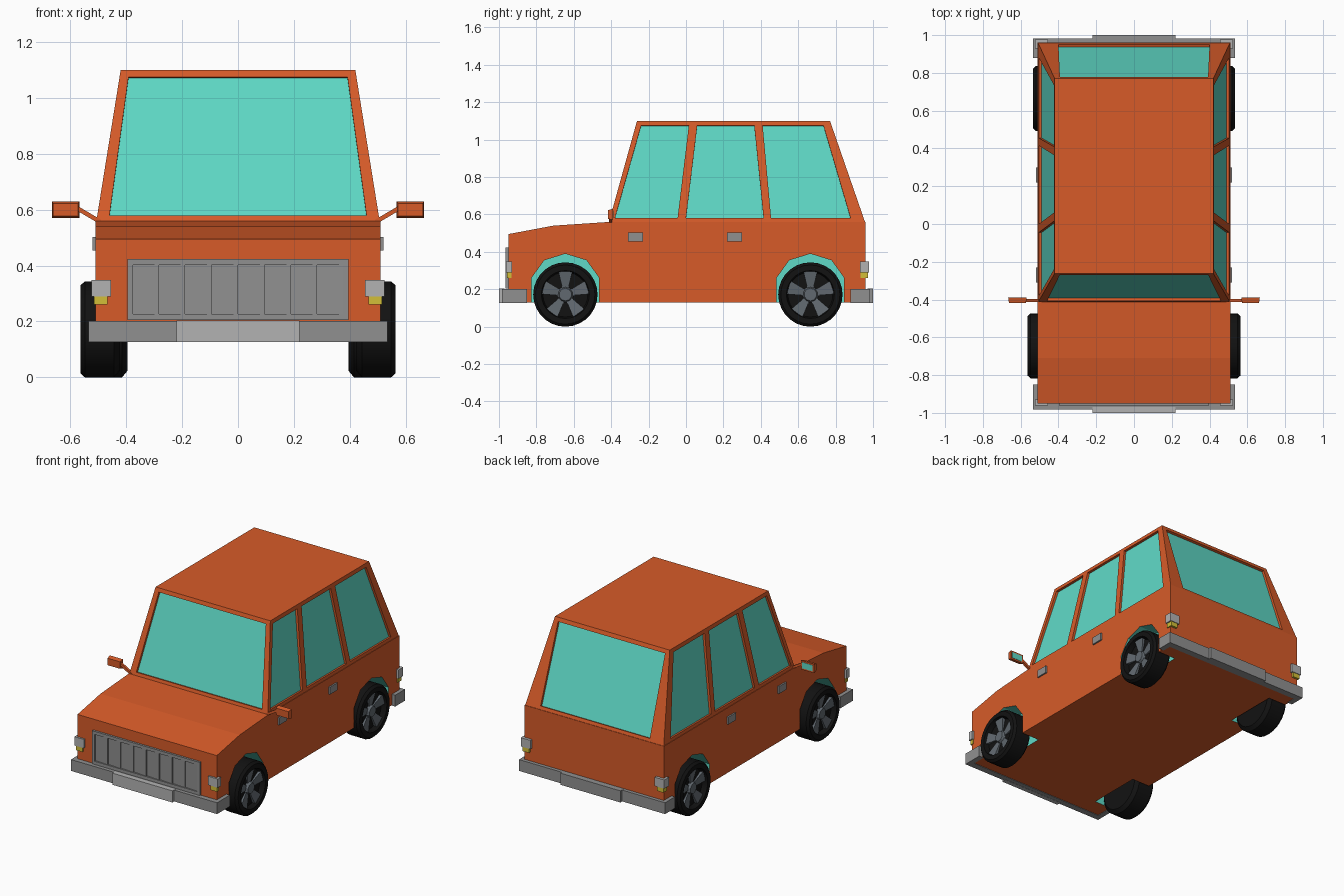
import bpy, bmesh
from math import sin, cos, pi, radians
from mathutils import Vector

if "Cube" in bpy.data.objects:
    bpy.data.objects.remove(bpy.data.objects["Cube"])


def material(name, rgb):
    m = bpy.data.materials.new(name)
    m.diffuse_color = (*rgb, 1)
    m.use_nodes = True
    m.node_tree.nodes["Principled BSDF"].inputs["Base Color"].default_value = m.diffuse_color
    return m


PAINT = material("paint", (0.68, 0.105, 0.022))
GLASS = material("glass", (0.115, 0.70, 0.57))
RUBBER = material("rubber", (0.006, 0.006, 0.006))
ALLOY = material("alloy", (0.12, 0.14, 0.16))
AMBER = material("amber", (0.65, 0.52, 0.04))
GREY = material("trim grey", (0.28, 0.28, 0.28))
PALE = material("pale grey", (0.45, 0.45, 0.45))


def make(name, bm, mat):
    bmesh.ops.recalc_face_normals(bm, faces=bm.faces)
    me = bpy.data.meshes.new(name)
    bm.to_mesh(me)
    bm.free()
    me.materials.append(mat)
    ob = bpy.data.objects.new(name, me)
    bpy.context.collection.objects.link(ob)
    return ob


def add_loft(bm, a, b):
    """Closed solid between two matching loops."""
    va, vb = [bm.verts.new(p) for p in a], [bm.verts.new(p) for p in b]
    bm.faces.new(va)
    bm.faces.new(vb[::-1])
    n = len(va)
    for i in range(n):
        j = (i + 1) % n
        bm.faces.new((va[i], vb[i], vb[j], va[j]))


def loft(name, pairs, mat):
    bm = bmesh.new()
    for a, b in pairs:
        add_loft(bm, a, b)
    return make(name, bm, mat)


def slab(x0, x1, yz):
    return [(x0, y, z) for y, z in yz], [(x1, y, z) for y, z in yz]


def box(x0, x1, y0, y1, z0, z1):
    return slab(x0, x1, [(y0, z0), (y1, z0), (y1, z1), (y0, z1)])


def flip(pair):
    return tuple([(-x, y, z) for x, y, z in loop] for loop in pair)


def cut(ob, cutter):
    mod = ob.modifiers.new("cut", 'BOOLEAN')
    mod.object, mod.solver, mod.material_mode = cutter, 'EXACT', 'TRANSFER'
    bpy.context.view_layer.objects.active = ob
    bpy.ops.object.modifier_apply(modifier=mod.name)
    bpy.data.objects.remove(cutter)


# Lower body with four wheel wells
AXLES = (-0.645, 0.665)
body = loft("body", [slab(-0.51, 0.51, [(-0.95, 0.13), (-0.95, 0.495), (-0.71, 0.54), (-0.41, 0.56),
                                        (0.96, 0.56), (0.96, 0.13)])], PAINT)
arch = [(-0.18, 0.10), (-0.18, 0.262), (-0.113, 0.355), (0, 0.39), (0.113, 0.355), (0.18, 0.262), (0.18, 0.10)]
wells = [slab(0.38, 0.6, [(c + y, z) for y, z in arch]) for c in AXLES]
cut(body, loft("wells", wells + [flip(w) for w in wells], GLASS))


# Cabin with tapered walls
def wall_x(z): return 0.507 - (z - 0.56) / 0.54 * 0.087
def front_y(z): return -0.412 + (z - 0.56) / 0.54 * 0.15
def rear_y(z): return 0.957 - (z - 0.56) / 0.54 * 0.187


def ring(z):
    x, f, r = wall_x(z), front_y(z), rear_y(z)
    return [(-x, f, z), (x, f, z), (x, r, z), (-x, r, z)]


cabin = loft("cabin", [(ring(0.56), ring(1.10))], PAINT)

# Window outlines lying on the cabin walls
LO, HI = 0.58, 1.075
outlines = []
for b0, b1, t0, t1 in ((-0.38, -0.045, -0.24, 0.015), (0.0, 0.415, 0.06, 0.365), (0.455, 0.88, 0.41, 0.735)):
    for s in (1, -1):
        outlines.append([(s * wall_x(z), y, z) for y, z in ((b0, LO), (b1, LO), (t1, HI), (t0, HI))])
for fn, wb, wt in ((front_y, 0.46, 0.392), (rear_y, 0.40, 0.392)):
    outlines.append([(x, fn(z), z) for x, z in ((-wb, LO), (wb, LO), (wt, HI), (-wt, HI))])


def offset_pair(loop, out, inn):
    p = [Vector(v) for v in loop]
    n = (p[1] - p[0]).cross(p[3] - p[0]).normalized()
    if n.dot(p[0] - Vector((0, 0.27, 0.6))) < 0:
        n = -n
    return [v + n * out for v in p], [v - n * inn for v in p]


cut(cabin, loft("openings", [offset_pair(o, 0.03, 0.018) for o in outlines], PAINT))
loft("window_glass", [offset_pair(o, -0.015, 0.021) for o in outlines], GLASS)

# Bumpers wrapping round the corners, with a raised centre plate
for name, s, wrap, plate in (("front", -1, 0.85, PALE), ("rear", 1, 0.88, GREY)):
    tip, inner = s * 0.983, s * 0.94
    u = [(-0.535, s * wrap), (-0.535, tip), (0.535, tip), (0.535, s * wrap),
         (0.50, s * wrap), (0.50, inner), (-0.50, inner), (-0.50, s * wrap)]
    loft(name + "_bumper", [([(x, y, 0.127) for x, y in u], [(x, y, 0.202) for x, y in u])], GREY)
    loft(name + "_bumper_plate", [box(-0.22, 0.22, *sorted((s * 0.97, s * 1.0)), 0.126, 0.203)], plate)

    # Lamps and indicators at this end
    y0, y1 = sorted((s * 0.93, s * (0.962 if s < 0 else 0.978)))
    lamp = box(0.455, 0.525, y0, y1, 0.29, 0.348)
    loft(name + "_lamps", [lamp, flip(lamp)], PALE)
    blink = box(0.468, 0.516, y0 + 0.004, y1 - 0.004, 0.26, 0.292)
    loft(name + "_indicators", [blink, flip(blink)], AMBER)

# Grille frame and angled slats
loft("grille_frame", [box(-0.395, 0.395, -0.964, -0.945, 0.205, 0.226), box(-0.395, 0.395, -0.964, -0.945, 0.403, 0.424),
                      box(-0.395, -0.376, -0.964, -0.945, 0.22, 0.41), box(0.376, 0.395, -0.964, -0.945, 0.22, 0.41)], GREY)
slats = []
for i in range(8):
    a = -0.378 + i * 0.0945
    tri = [(a, -0.945), (a + 0.0945, -0.945), (a + 0.0945, -0.96), (a, -0.952)]
    slats.append(([(x, y, 0.222) for x, y in tri], [(x, y, 0.408) for x, y in tri]))
loft("grille_slats", slats, GREY)

# Door handles
handles = [box(0.50, 0.52, y, y + 0.08, 0.455, 0.503) for y in (-0.31, 0.22)]
loft("door_handles", handles + [flip(h) for h in handles], GREY)

# Wing mirrors on angled arms
arm = tuple([(x, y, z + d) for y, d in ((-0.412, -0.009), (-0.396, -0.009), (-0.396, 0.009), (-0.412, 0.009))]
            for x, z in ((0.49, 0.555), (0.58, 0.608)))
shell = ([(0.572, -0.418, 0.577), (0.662, -0.418, 0.577), (0.662, -0.418, 0.623), (0.572, -0.418, 0.623)],
         [(0.568, -0.39, 0.57), (0.666, -0.39, 0.57), (0.666, -0.39, 0.63), (0.568, -0.39, 0.63)])
pane = box(0.579, 0.655, -0.395, -0.388, 0.58, 0.62)
loft("mirror_housings", [arm, shell, flip(arm), flip(shell)], PAINT)
loft("mirror_glass", [pane, flip(pane)], GLASS)

# Tyre turned from a cross-section of (x, radius), with a dished outer face
N = 28
section = [(-0.07, 0.0), (-0.07, 0.148), (-0.05, 0.172), (0.055, 0.172), (0.07, 0.158), (0.07, 0.128), (0.035, 0.12), (0.035, 0.0)]
bm = bmesh.new()
vs = [bm.verts.new((x, 0, r)) for x, r in section]
es = [bm.edges.new(e) for e in zip(vs, vs[1:])]
bmesh.ops.spin(bm, geom=vs + es, cent=(0, 0, 0), axis=(1, 0, 0), angle=2 * pi, steps=N)
bmesh.ops.remove_doubles(bm, verts=bm.verts, dist=1e-5)
tyre = make("tyre", bm, RUBBER)


# Five-spoke rim with a raised hub
def polar(x, r, w, k):
    a = 2 * pi * k / 5
    return (x, r * sin(a) + w * cos(a), r * cos(a) - w * sin(a))


bm = bmesh.new()
for k in range(5):
    add_loft(bm, [polar(x, r, w, k) for x, r, w in ((0.04, 0.025, -0.014), (0.055, 0.122, -0.037), (0.055, 0.122, 0.037), (0.04, 0.025, 0.014))],
             [polar(0.03, r, w, k) for r, w in ((0.025, -0.014), (0.12, -0.037), (0.12, 0.037), (0.025, 0.014))])
hub = [[(x, r * sin(2 * pi * i / 10), r * cos(2 * pi * i / 10)) for i in range(10)] for x, r in ((0.03, 0.045), (0.056, 0.034))]
add_loft(bm, *hub)
rim = make("rim", bm, ALLOY)

bpy.ops.object.select_all(action='DESELECT')
tyre.select_set(True)
bpy.context.view_layer.objects.active = tyre
bpy.ops.object.shade_smooth_by_angle(angle=radians(25))

# Place the four wheels
for part in (tyre, rim):
    for end, y, x in (("front", AXLES[0], 0.493), ("rear", AXLES[1], 0.465)):
        for side, s in (("right", 1), ("left", -1)):
            w = part.copy()
            w.name = f"{end}_{side}_{part.name}"
            w.location = (s * x, y, 0.172)
            w.rotation_euler.z = 0 if s > 0 else pi
            bpy.context.collection.objects.link(w)
    bpy.data.objects.remove(part)
